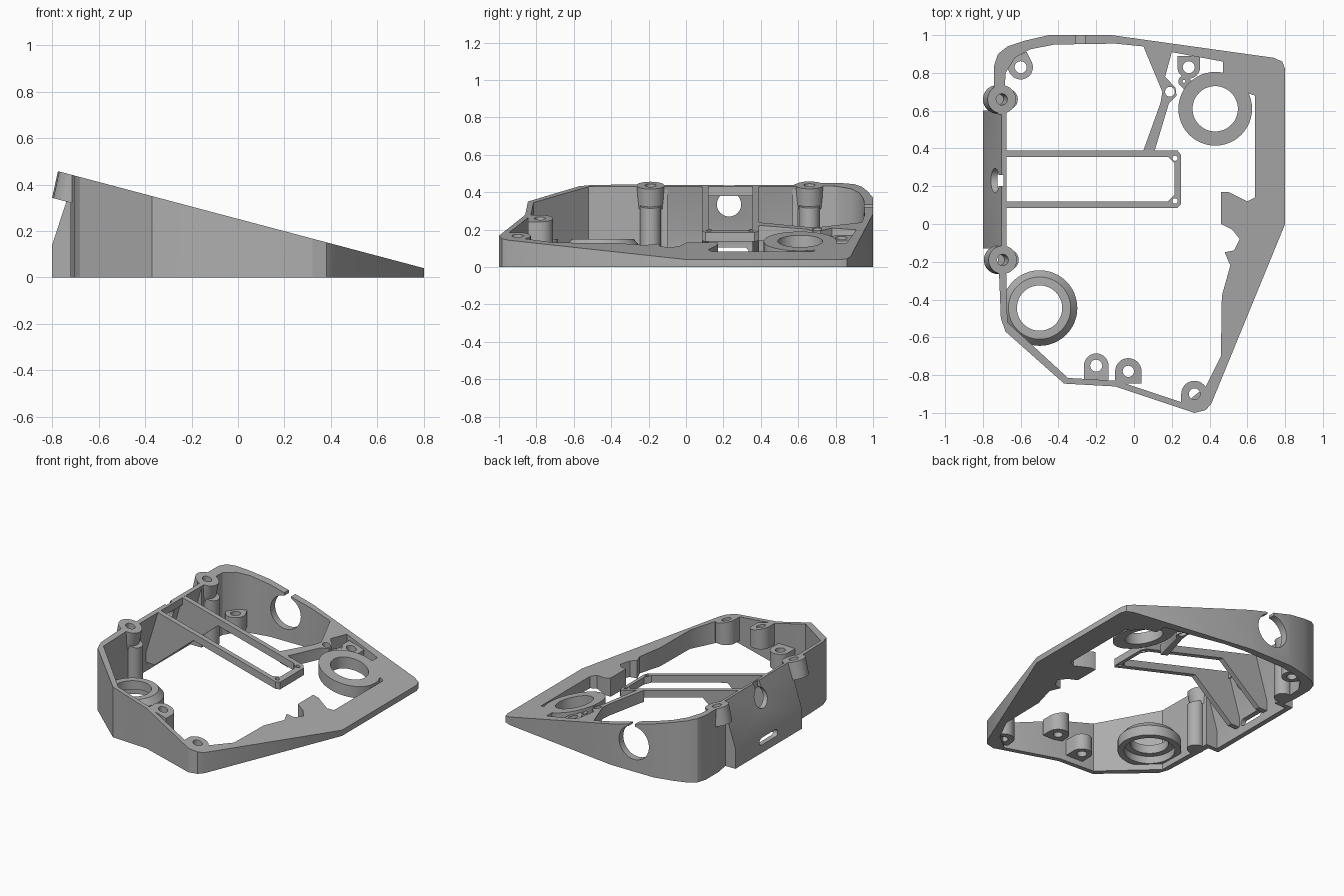
import bpy, bmesh
from math import sin, cos, pi, atan2
from mathutils import Matrix

if "Cube" in bpy.data.objects:
    bpy.data.objects.remove(bpy.data.objects["Cube"])

GREY = (0.42, 0.42, 0.42, 1)
mat = bpy.data.materials.new("plain grey")
mat.use_nodes = True
mat.diffuse_color = GREY
mat.node_tree.nodes["Principled BSDF"].inputs["Base Color"].default_value = GREY


def deck(off=0.0):
    """Height of the sloping top plane, shifted by off."""
    return lambda x: max(0.252 - 0.265 * x + off, 0)


def level(z):
    return lambda x: z


def circle(x, y, r, n=32):
    return [(x + r * cos(2 * pi * i / n), y + r * sin(2 * pi * i / n)) for i in range(n)]


def finish(name, bm):
    bmesh.ops.recalc_face_normals(bm, faces=bm.faces)
    me = bpy.data.meshes.new(name)
    bm.to_mesh(me)
    bm.free()
    me.materials.append(mat)
    ob = bpy.data.objects.new(name, me)
    bpy.context.collection.objects.link(ob)
    return ob


def slab(name, loops, bottom, top, lean=0.0):
    """Fill the outline (with holes) and raise it from bottom to top."""
    bm = bmesh.new()
    edges = []
    for loop in loops:
        vs = [bm.verts.new((x, y, 0)) for x, y in loop]
        edges += [bm.edges.new((a, b)) for a, b in zip(vs, vs[1:] + vs[:1])]
    bmesh.ops.triangle_fill(bm, use_beauty=True, use_dissolve=False, edges=edges)
    low = list(bm.verts)
    ext = bmesh.ops.extrude_face_region(bm, geom=list(bm.faces), use_keep_orig=True)
    for v in ext["geom"]:
        if isinstance(v, bmesh.types.BMVert):
            v.co.z = top(v.co.x)
    for v in low:
        v.co.z = bottom(v.co.x)
        v.co.x += lean
    return finish(name, bm)


def side_profile(name, pts, y0, y1):
    """Extrude an x-z outline along y."""
    bm = bmesh.new()
    f = bm.faces.new([bm.verts.new((x, y0, z)) for x, z in pts])
    ext = bmesh.ops.extrude_face_region(bm, geom=[f], use_keep_orig=True)
    vs = [g for g in ext["geom"] if isinstance(g, bmesh.types.BMVert)]
    bmesh.ops.translate(bm, verts=vs, vec=(0, y1 - y0, 0))
    return finish(name, bm)


def boss(name, c, r, bore, bottom, top, toward, reach):
    """Round screw lug with a tab running to the wall."""
    a0 = atan2(toward[1], toward[0])
    pts = [(c[0] + r * cos(a0 + pi / 2 + pi * i / 16),
            c[1] + r * sin(a0 + pi / 2 + pi * i / 16)) for i in range(17)]
    dx, dy = cos(a0) * reach, sin(a0) * reach
    pts += [(pts[-1][0] + dx, pts[-1][1] + dy), (pts[0][0] + dx, pts[0][1] + dy)]
    return slab(name, [pts, circle(*c, bore, 20)], bottom, top)


def box(name, c, size):
    bm = bmesh.new()
    bmesh.ops.create_cube(bm, size=1, matrix=Matrix.Translation(c) @ Matrix.Diagonal((*size, 1)))
    return finish(name, bm)


def rod(name, c, r, length, axis):
    bm = bmesh.new()
    m = Matrix.Translation(c) @ Matrix.Rotation(pi / 2, 4, axis)
    bmesh.ops.create_cone(bm, cap_ends=True, segments=40, radius1=r, radius2=r, depth=length, matrix=m)
    return finish(name, bm)


def cut(ob, cutters):
    for c in cutters:
        c.hide_render = True
        mod = ob.modifiers.new("cut", "BOOLEAN")
        mod.operation, mod.solver, mod.object = "DIFFERENCE", "EXACT", c
        bpy.context.view_layer.objects.active = ob
        bpy.ops.object.modifier_apply(modifier=mod.name)
        bpy.data.objects.remove(c)


# Wedge-shaped outer wall with the wide right-hand deck, open at the left panel
outside = [(-.72, .58), (-.74, .7), (-.74, .84), (-.72, .9), (-.67, .94), (-.58, .97), (-.45, 1),
           (-.12, 1), (.74, .88), (.785, .86), (.8, .82), (.8, 0), (.41, -.95), (.38, -.985),
           (.32, -1), (-.1, -.86), (-.37, -.845), (-.68, -.57), (-.705, -.5), (-.72, -.12)]
inside = [(-.68, -.12), (-.67, -.52), (-.35, -.815), (-.09, -.83), (.27, -.95), (.38, -.86),
          (.46, -.7), (.465, -.38), (.51, -.22), (.48, -.15), (.53, -.14), (.56, -.08),
          (.52, -.03), (.46, 0), (.46, .17), (.5, .17), (.6, .12), (.64, .14), (.64, .68),
          (.61, .69), (.55, .76), (.47, .78), (.47, .86), (.2, .91), (.05, .94), (-.1, .955),
          (-.42, .95), (-.55, .925), (-.63, .88), (-.68, .8), (-.69, .58)]
shell = slab("outer_wall", [outside + inside], level(0), deck())
wall_bosses = {"rear_left": (-.70, .66), "front_left": (-.695, -.19)}
corner = (.32, -.9)
cut(shell, [slab("bore", [circle(*c, .03, 20)], deck(-.1), deck(.1))
            for c in [*wall_bosses.values(), corner]])
cut(shell, [rod("port", (-.3, 1, .2), .115, .3, "X"),
            box("port_slot", (-.285, 1, .4), (.05, .3, .3))])

# Bent left panel with keyhole notch and low slot
panel = side_profile("left_panel", [(-.8, 0), (-.8, .14), (-.702, .438), (-.675, .431),
                                    (-.765, .135), (-.765, 0)], -.13, .6)
cut(panel, [rod("notch", (-.72, .23, .335), .065, .4, "Y"),
            box("notch_slot", (-.7, .23, .42), (.3, .06, .15)),
            box("low_slot", (-.78, .235, .08), (.2, .15, .05)),
            rod("slot_end", (-.78, .16, .08), .025, .2, "Y"),
            rod("slot_end", (-.78, .31, .08), .025, .2, "Y")])
for side, y in (("front", -.13), ("rear", .57)):
    side_profile(side + "_panel_cheek", [(-.8, 0), (-.8, .14), (-.702, .438), (-.68, .432), (-.68, 0)],
                 y, y + .03)

# Tilted wall bosses with posts beneath
for side, c in wall_bosses.items():
    slab(side + "_boss", [circle(*c, .075), circle(*c, .03, 20)], deck(-.115), deck(), lean=-.025)
    slab(side + "_post", [circle(c[0] + .03, c[1], .055)], level(0), deck(-.1))

# Long tray frame with end screw holes and gusset legs
slab("tray_frame", [
    [(-.69, .085), (.23, .085), (.25, .105), (.25, .365), (.23, .39), (-.69, .39)],
    [(-.675, .12), (.18, .12), (.215, .155), (.215, .32), (.18, .355), (-.675, .355)],
    circle(.217, .122, .014, 12), circle(.217, .348, .014, 12)], deck(-.05), deck())
for side, y in (("front", .085), ("rear", .355)):
    side_profile(side + "_tray_leg", [(-.69, .42), (-.4, .34), (-.4, .31), (-.70, .06), (-.77, .06),
                                      (-.77, .13)], y, y + .035)

# Angled bracket between the tray and rear wall
slab("bracket", [[(.05, .94), (.2, .91), (.165, .78), (.22, .72), (.225, .68), (.185, .64),
                  (.11, .39), (.05, .39), (.14, .64), (.15, .7)],
                 circle(.19, .7, .026, 16)], deck(-.08), deck())

# Rear right ring, level with the deck
slab("rear_ring", [circle(.43, .61, .195, 48), circle(.43, .61, .12, 48)], deck(-.08), deck())

# Front left ring: chamfered and counterbored, turned around its axis
bm = bmesh.new()
prof = [(.12, .15), (.165, .15), (.2, .11), (.2, .04), (.16, .04), (.16, .09), (.12, .09)]
vs = [bm.verts.new((r, 0, z)) for r, z in prof]
es = [bm.edges.new((a, b)) for a, b in zip(vs, vs[1:] + vs[:1])]
bmesh.ops.spin(bm, geom=vs + es, cent=(0, 0, 0), axis=(0, 0, 1), angle=2 * pi, steps=48)
bmesh.ops.remove_doubles(bm, verts=bm.verts, dist=1e-4)
bmesh.ops.translate(bm, verts=bm.verts, vec=(-.5, -.445, 0))
finish("front_ring", bm)

# Screw lugs along the walls
boss("rear_left_lug", (-.6, .83), .065, .032, level(.05), level(.16), (-.5, 1), .06)
boss("rear_right_lug", (.29, .83), .06, .032, deck(-.09), deck(-.02), (0, 1), .06)
boss("ring_lug_arm", (.265, .755), .03, .008, deck(-.08), deck(-.02), (1, -1), .08)
boss("front_low_lug", (-.2, -.75), .065, .032, level(.04), level(.15), (0, -1), .075)
boss("front_tall_lug", (-.03, -.78), .07, .03, level(.13), deck(), (0, -1), .065)
boss("front_corner_lug", corner, .07, .03, level(.02), deck(), (0, -1), .05)

# Smooth curved walls, keep crisp edges
for ob in bpy.context.scene.objects:
    if ob.type == "MESH":
        bpy.ops.object.select_all(action="DESELECT")
        ob.select_set(True)
        bpy.context.view_layer.objects.active = ob
        bpy.ops.object.shade_smooth_by_angle(angle=.5)
